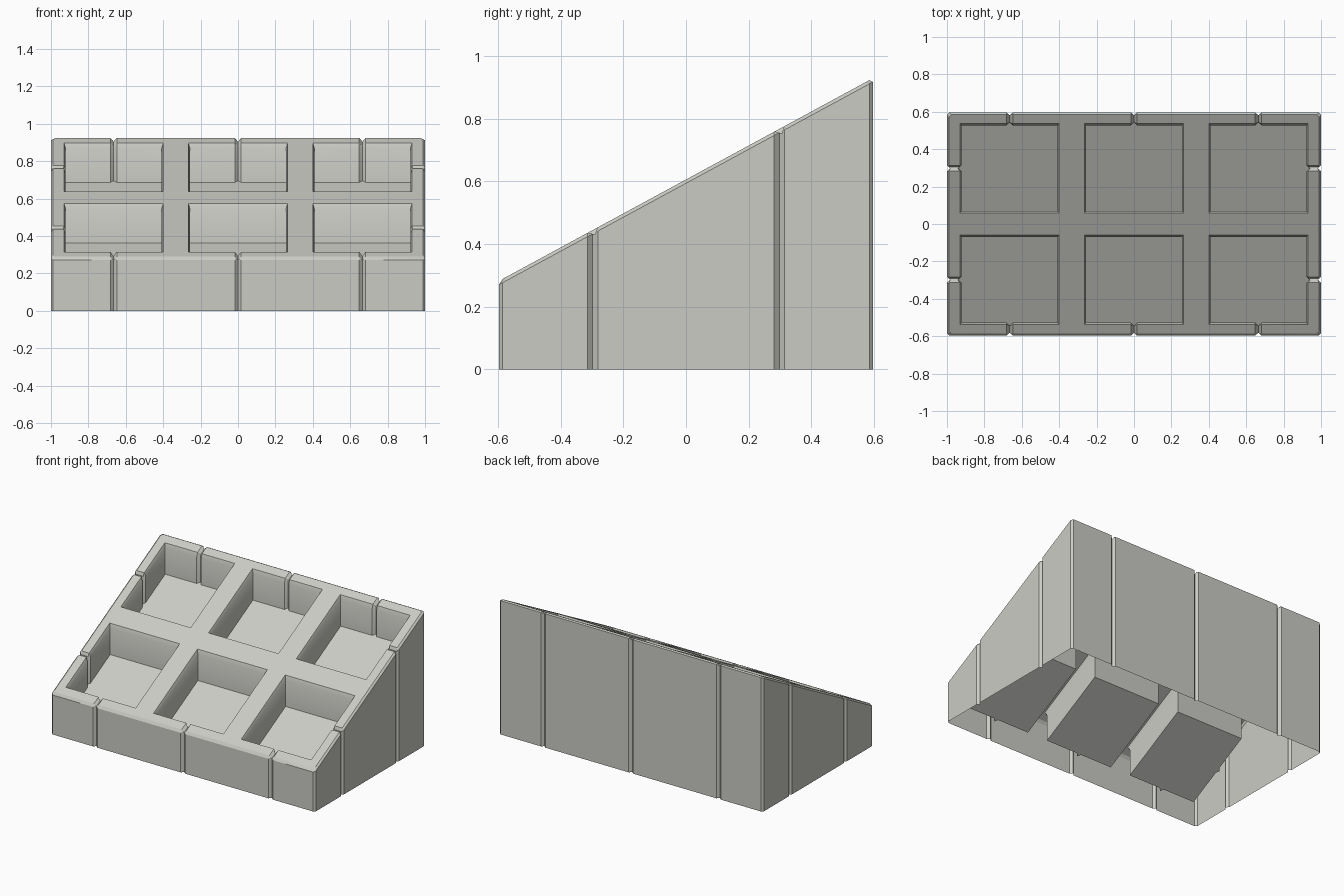
import bpy, bmesh, math
from mathutils import Vector, Matrix

cube = bpy.data.objects.get("Cube")
if cube:
    bpy.data.objects.remove(cube, do_unlink=True)

HX, HY = 1.0, 0.597          # half sizes of the block
MID, SLOPE = 0.606, 0.542    # height of the sloped top at y = 0, and its slope
GROOVE, DEPTH = 0.017, 0.016  # half width and depth of the joint grooves
COLS, ROWS = (-0.665, 0, 0.665), (-0.298, 0.298)
PX, PY = 0.265, 0.238        # half sizes of a pocket
POCKET = 0.205

stone = bpy.data.materials.new("pale_stone")
stone.use_nodes = True
colour = (0.6, 0.6, 0.56, 1)
stone.diffuse_color = colour
stone.node_tree.nodes["Principled BSDF"].inputs["Base Color"].default_value = colour


def top(y):
    return MID + SLOPE * y


def outline(cx, cy, hx, hy, notches, depth, corner=0):
    """Rectangle, anticlockwise from the front side, with V notches on its sides."""
    pts = []
    sides = (("front", (0, -1), hy, hx), ("left", (1, 0), hx, hy),
             ("back", (0, 1), hy, hx), ("right", (-1, 0), hx, hy))
    for name, n, dist, half in sides:
        n = Vector(n)
        t = Vector((-n.y, n.x))
        row = [(-half + corner, 0)]
        for pos in sorted(p * (t.x + t.y) for p in notches.get(name, ())):
            row += [(pos - GROOVE, 0), (pos, depth), (pos + GROOVE, 0)]
        if corner:
            row.append((half - corner, 0))
        pts += [Vector((cx, cy)) + t * a + n * (dist - d) for a, d in row]
    return pts


def make_object(name, bm):
    bmesh.ops.recalc_face_normals(bm, faces=bm.faces)
    mesh = bpy.data.meshes.new(name)
    bm.to_mesh(mesh)
    bm.free()
    mesh.materials.append(stone)
    obj = bpy.data.objects.new(name, mesh)
    bpy.context.collection.objects.link(obj)
    return obj


def loft(bm, rings):
    """Closed solid through rings of points."""
    loops = [[bm.verts.new(p) for p in ring] for ring in rings]
    for a, b in zip(loops, loops[1:]):
        for i in range(len(a)):
            j = (i + 1) % len(a)
            bm.faces.new((a[i], a[j], b[j], b[i]))
    bm.faces.new(loops[0][::-1])
    bm.faces.new(loops[-1])


def on_slope(pts, lift):
    return [(p.x, p.y, top(p.y) + lift) for p in pts]


# Wedge block with grooved walls and a chamfered rim
joints = {"front": COLS, "back": COLS, "left": ROWS, "right": ROWS}
wall = outline(0, 0, HX, HY, joints, DEPTH, 0.012)
rim = outline(0, 0, HX - 0.012, HY - 0.012, joints, DEPTH, 0.012)
bm = bmesh.new()
loft(bm, [[(p.x, p.y, 0) for p in wall], on_slope(wall, -0.012), on_slope(rim, 0)])
block = make_object("sloped_planter", bm)

# Pocket cutters, grooved on the sides next to the outer walls
bm = bmesh.new()
for i, cx in enumerate(COLS):
    for j, cy in enumerate(ROWS):
        notch = {("front", "back")[j]: (0,)}
        if i != 1:
            notch["right" if i == 0 else "left"] = (0,)
        mouth = outline(cx, cy, PX, PY, notch, -DEPTH)
        floor = outline(cx, cy, PX - 0.009, PY - 0.009, notch, -DEPTH)
        loft(bm, [on_slope(floor, -POCKET), on_slope(floor, -0.025),
                  on_slope(mouth, 0), on_slope(mouth, 0.1)])
pockets = make_object("pocket_cutter", bm)

# Diamond bars that carry the grooves across the rim
bm = bmesh.new()


def bar(x, y, along):
    along = Vector(along).normalized()
    centre = Vector((x, y, top(y)))
    up = Vector((0, -SLOPE, 1)).normalized()
    side = along.cross(up)
    section = [side * GROOVE, up * DEPTH, -side * GROOVE, -up * DEPTH]
    loft(bm, [[centre + along * s + d for d in section] for s in (-0.07, 0.07)])


for sign in (-1, 1):
    for x in COLS:
        bar(x, sign * (HY - 0.03), (0, 1, SLOPE))
    for y in ROWS:
        bar(sign * (HX - 0.035), y, (1, 0, 0))
grooves = make_object("rim_groove_cutter", bm)

for cutter in (pockets, grooves):
    mod = block.modifiers.new(cutter.name, "BOOLEAN")
    mod.operation, mod.solver, mod.object = "DIFFERENCE", "EXACT", cutter
    cutter.hide_render = True
    cutter.hide_set(True)

# Apply the cuts and open the underside
bpy.context.view_layer.update()
evaluated = block.evaluated_get(bpy.context.evaluated_depsgraph_get())
shell = bpy.data.meshes.new_from_object(evaluated)
block.modifiers.clear()
block.data = shell
for cutter in (pockets, grooves):
    bpy.data.objects.remove(cutter, do_unlink=True)
bm = bmesh.new()
bm.from_mesh(shell)
under = [f for f in bm.faces if all(v.co.z < 0.001 for v in f.verts)]
bmesh.ops.delete(bm, geom=under, context="FACES")
bm.to_mesh(shell)
bm.free()

bpy.ops.object.select_all(action="DESELECT")
block.select_set(True)
bpy.context.view_layer.objects.active = block
bpy.ops.object.shade_smooth_by_angle(angle=math.radians(25))
